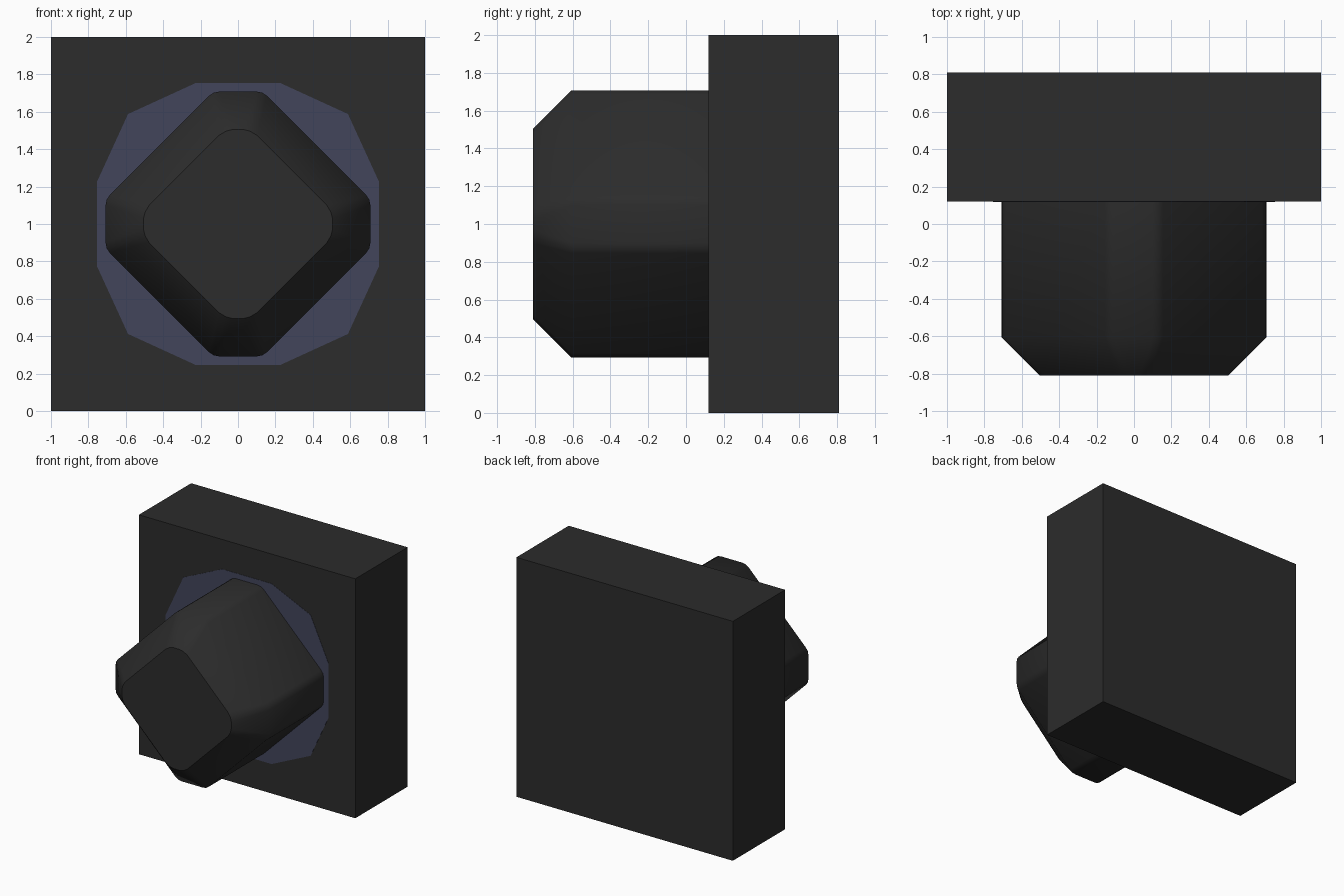
import bpy, bmesh

if "Cube" in bpy.data.objects:
    bpy.data.objects.remove(bpy.data.objects["Cube"])


def material(name, rgb):
    m = bpy.data.materials.new(name)
    m.diffuse_color = (*rgb, 1)
    m.use_nodes = True
    m.node_tree.nodes["Principled BSDF"].inputs["Base Color"].default_value = m.diffuse_color
    return m


def finish(bm, name, mat):
    bmesh.ops.recalc_face_normals(bm, faces=bm.faces)
    me = bpy.data.meshes.new(name)
    bm.to_mesh(me)
    bm.free()
    me.materials.append(mat)
    ob = bpy.data.objects.new(name, me)
    bpy.context.collection.objects.link(ob)
    return ob


def four_fold(corner):
    """Repeat the outline of one corner every quarter turn (clockwise)."""
    pts, out = corner, []
    for _ in range(4):
        out += pts
        pts = [(z, -x) for x, z in pts]
    return out


def ring(bm, corner, y):
    return [bm.verts.new((x, y, z + 1)) for x, z in four_fold(corner)]


dark = material("dark", (0.025, 0.025, 0.025))
blue = material("slate_blue", (0.055, 0.06, 0.105))

# Square base block
bm = bmesh.new()
bmesh.ops.create_cube(bm, size=1)
for v in bm.verts:
    v.co = (v.co.x * 2, v.co.y * 0.69 + 0.465, v.co.z * 2 + 1)
finish(bm, "base_block", dark)

# Thin twelve-sided inlay on the block front
bm = bmesh.new()
outline = [(-0.228, 0.753), (0.228, 0.753), (0.588, 0.588)]
back, front = ring(bm, outline, 0.121), ring(bm, outline, 0.118)
bm.faces.new(front)
for i in range(12):
    j = (i + 1) % 12
    bm.faces.new((back[i], back[j], front[j], front[i]))
finish(bm, "inlay", blue)

# Diamond push knob with rounded corners and a chamfered front
half_outer = [(0.1, 0.708), (0.13, 0.702), (0.155, 0.685)]
half_inner = [(0.03, 0.505), (0.065, 0.496), (0.1, 0.475)]


def corner(half):
    return [(-x, z) for x, z in reversed(half)] + half


bm = bmesh.new()
rings = [ring(bm, corner(h), y) for h, y in
         ((half_outer, 0.12), (half_outer, -0.605), (half_inner, -0.81))]
for a, b in zip(rings, rings[1:]):
    for i in range(len(a)):
        j = (i + 1) % len(a)
        bm.faces.new((a[i], a[j], b[j], b[i])).smooth = True
cap = bm.faces.new(rings[-1])
for e in cap.edges:
    e.smooth = False
finish(bm, "knob", dark)
